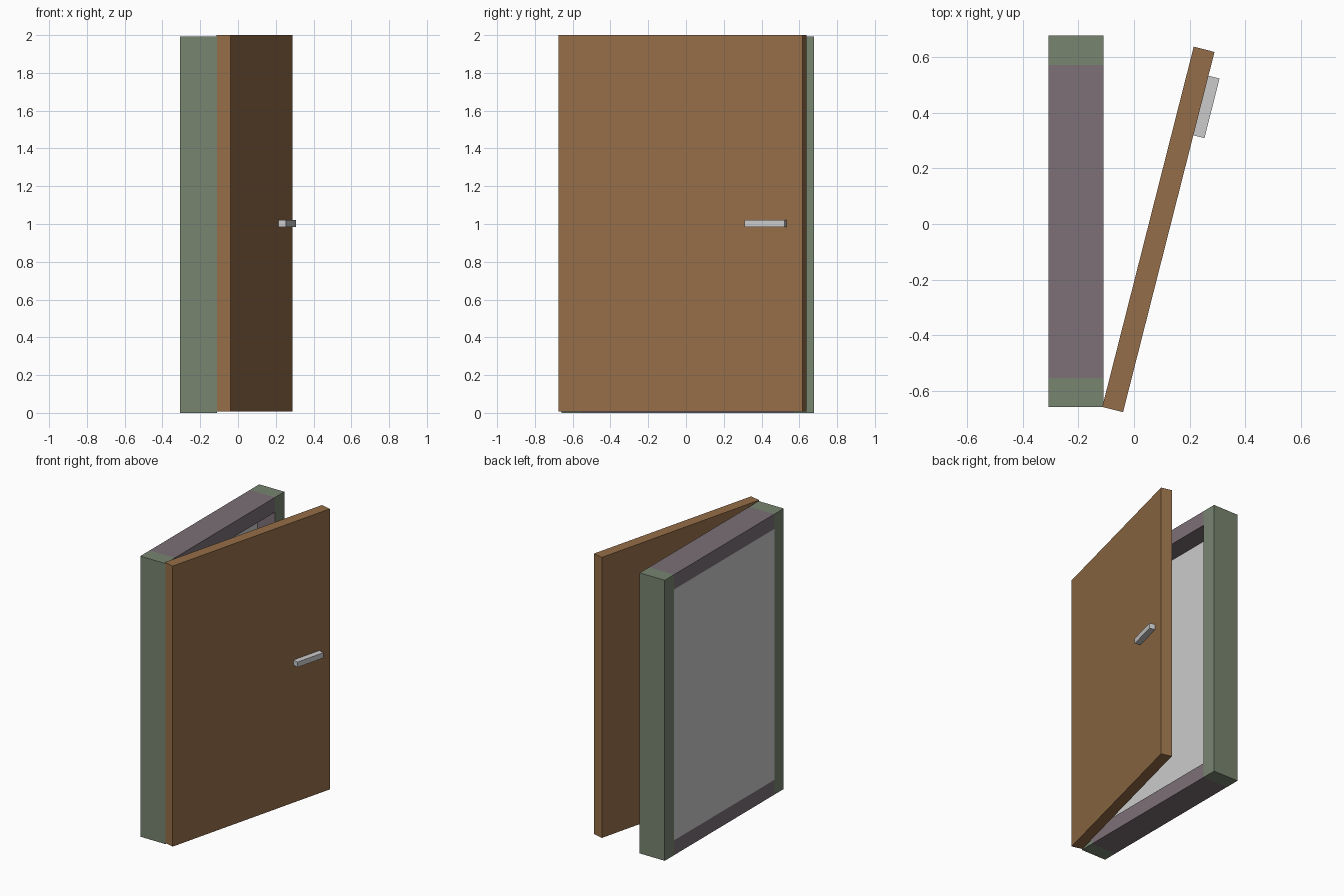
import bpy
import math
from mathutils import Matrix

if "Cube" in bpy.data.objects:
    bpy.data.objects.remove(bpy.data.objects["Cube"])


def material(name, rgb):
    m = bpy.data.materials.new(name)
    m.diffuse_color = (*rgb, 1)
    m.use_nodes = True
    m.node_tree.nodes["Principled BSDF"].inputs["Base Color"].default_value = m.diffuse_color
    return m


GREEN = material("green_paint", (0.188, 0.234, 0.163))
PURPLE = material("purple_paint", (0.2, 0.16, 0.18))
WOOD = material("wood", (0.30, 0.155, 0.065))


def box(name, x, y, z, mat=None, matrix=None):
    """Box from (min, max) ranges on each axis, optionally transformed."""
    ranges = (x, y, z)
    bpy.ops.mesh.primitive_cube_add(size=1)
    ob = bpy.context.object
    ob.name = name
    centre = Matrix.Translation([(a + b) / 2 for a, b in ranges])
    size = Matrix.Diagonal([b - a for a, b in ranges] + [1])
    ob.data.transform(centre @ size)
    if matrix:
        ob.matrix_world = matrix
    if mat:
        ob.data.materials.append(mat)
    return ob


# Frame dimensions
X0, X1 = -0.307, -0.11
Y0, Y1 = -0.658, 0.677
TOP = 1.992
W = 0.105
PANEL_X = -0.245
inner_y = (Y0 + W, Y1 - W)

# Upright jambs with thin inner linings in front of the back panel
for side, y, lining in (("left", (Y0, Y0 + W), (Y0 + W, Y0 + W + 0.002)),
                        ("right", (Y1 - W, Y1), (Y1 - W - 0.002, Y1 - W))):
    box(side + "_jamb", (X0, X1), y, (0, TOP), GREEN)
    box(side + "_lining", (PANEL_X, X1), lining, (W, TOP - W), PURPLE)

# Sill and head
box("sill", (X0, X1), inner_y, (0, W), PURPLE)
box("head", (X0, X1), inner_y, (TOP - W, TOP), PURPLE)

# Panel closing the back of the frame
box("back_panel", (X0, PANEL_X), inner_y, (W, TOP - W))

# Door leaf swung open about its hinge corner, handle on its outer face
hinge = Matrix.Translation((-0.114, -0.657, 0)) @ Matrix.Rotation(math.radians(-14.25), 4, "Z")
box("door", (0, 0.077), (0, 1.335), (0.008, 2.0), WOOD, hinge)
box("handle", (0.077, 0.118), (1.026, 1.247), (0.983, 1.021), None, hinge)
